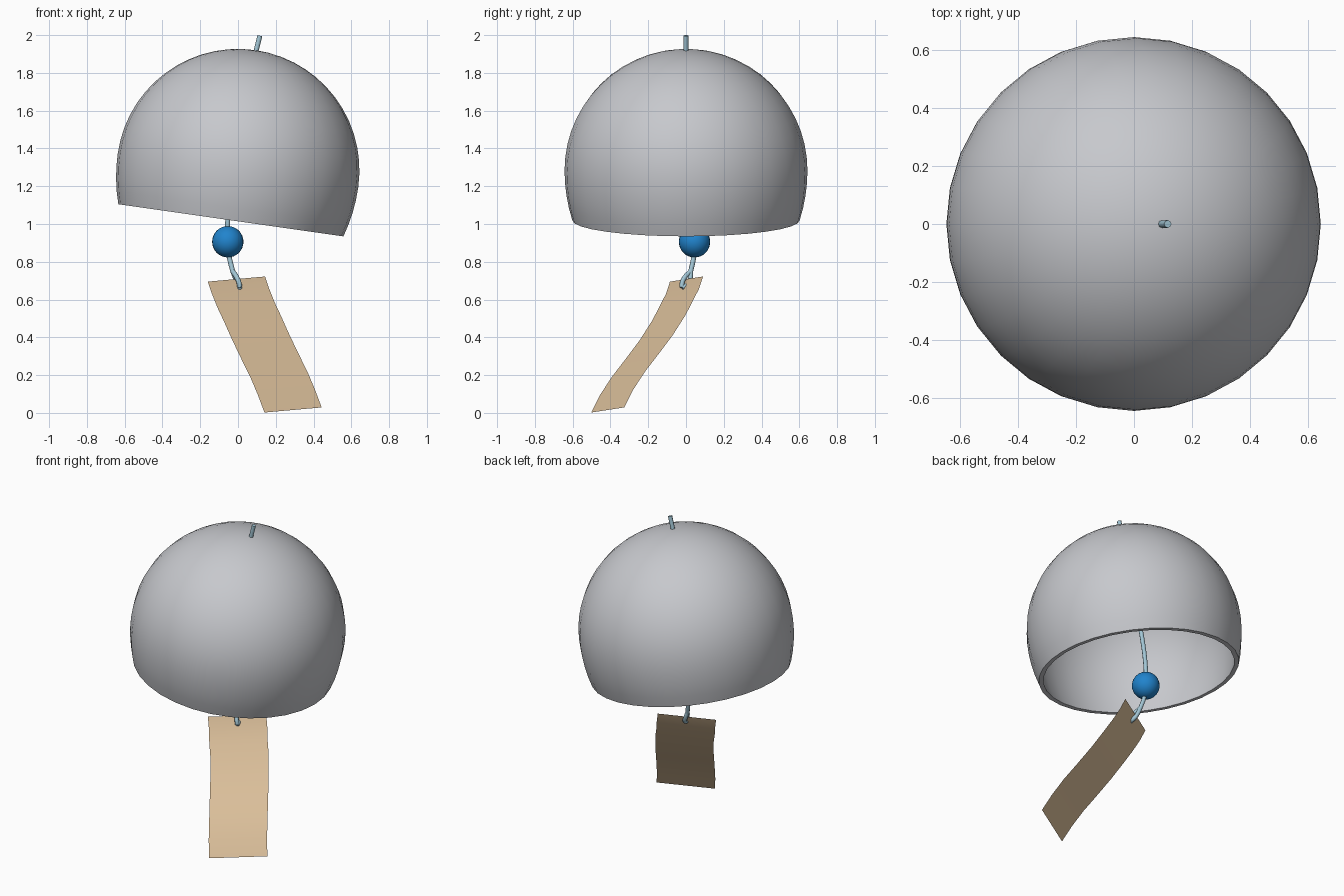
import bpy, bmesh, math
from mathutils import Vector, Matrix

if "Cube" in bpy.data.objects:
    bpy.data.objects.remove(bpy.data.objects["Cube"])


def material(name, rgb):
    m = bpy.data.materials.new(name)
    m.diffuse_color = (*rgb, 1)
    m.use_nodes = True
    m.node_tree.nodes["Principled BSDF"].inputs["Base Color"].default_value = m.diffuse_color
    return m


GREY = material("bell grey", (0.57, 0.58, 0.61))
BLUE = material("bead blue", (0.015, 0.23, 0.61))
CORD = material("cord pale blue", (0.36, 0.56, 0.66))
PAPER = material("paper tan", (0.72, 0.53, 0.33))


def add_mesh(name, bm, mat, angle=40):
    me = bpy.data.meshes.new(name)
    bm.to_mesh(me)
    bm.free()
    ob = bpy.data.objects.new(name, me)
    bpy.context.collection.objects.link(ob)
    me.materials.append(mat)
    bpy.ops.object.select_all(action='DESELECT')
    ob.select_set(True)
    bpy.context.view_layer.objects.active = ob
    bpy.ops.object.shade_smooth_by_angle(angle=math.radians(angle))
    return ob


def add_cord(name, points, radius=0.013):
    cu = bpy.data.curves.new(name, 'CURVE')
    cu.dimensions = '3D'
    cu.bevel_depth = radius
    cu.bevel_resolution = 2
    cu.resolution_u = 6
    cu.use_fill_caps = True
    sp = cu.splines.new('BEZIER')
    sp.bezier_points.add(len(points) - 1)
    for bp, p in zip(sp.bezier_points, points):
        bp.co = p
        bp.handle_left_type = bp.handle_right_type = 'AUTO'
    cu.materials.append(CORD)
    ob = bpy.data.objects.new(name, cu)
    bpy.context.collection.objects.link(ob)
    return ob


# Bell: hollow dome, lathed and tilted towards +x
R, WALL, DROP, SIDES = 0.643, 0.03, 0.267, 32


def dome(r, rings=14):
    """Profile from crown to rim: round above, slightly straighter below."""
    pts = [(r * math.sin(a), r * math.cos(a))
           for a in (math.pi / 2 * i / rings for i in range(rings + 1))]
    for i in range(1, 5):
        z = DROP * i / 4
        pts.append((r * math.sqrt(1 - (z / 0.759) ** 2), -z))
    return pts


profile = dome(R) + dome(R - WALL)[::-1]
bm = bmesh.new()
rings = []
for r, z in profile:
    if r < 1e-6:
        rings.append([bm.verts.new((0, 0, z))])
    else:
        rings.append([bm.verts.new((r * math.cos(t), r * math.sin(t), z))
                      for t in (2 * math.pi * k / SIDES for k in range(SIDES))])
for a, b in zip(rings, rings[1:]):
    for k in range(SIDES):
        n = (k + 1) % SIDES
        if len(a) == 1:
            bm.faces.new((a[0], b[k], b[n]))
        elif len(b) == 1:
            bm.faces.new((a[n], a[k], b[0]))
        else:
            bm.faces.new((a[k], b[k], b[n], a[n]))
bm.transform(Matrix.Translation((0, 0, 1.284)) @ Matrix.Rotation(math.radians(8.13), 4, 'Y'))
add_mesh("bell", bm, GREY)

# Bead on the cord
bm = bmesh.new()
bmesh.ops.create_uvsphere(bm, u_segments=24, v_segments=16, radius=0.083,
                          matrix=Matrix.Translation((-0.054, 0.045, 0.906)))
add_mesh("bead", bm, BLUE)

# Main cord through the crown and bead, then a loop through the paper
add_cord("main_cord", [(0.116, 0, 1.997), (0.092, 0, 1.9), (0.02, 0.01, 1.55),
                       (-0.04, 0.035, 1.2), (-0.055, 0.045, 1.0),
                       (-0.054, 0.045, 0.9), (-0.045, 0.04, 0.82), (-0.028, 0.025, 0.75)])
add_cord("loop_front", [(-0.028, 0.025, 0.75), (-0.008, -0.005, 0.72),
                        (0.005, -0.02, 0.69), (0.01, -0.022, 0.664)])
add_cord("loop_back", [(-0.028, 0.025, 0.75), (-0.012, 0.022, 0.71),
                       (0.003, 0.008, 0.678), (0.01, -0.022, 0.664)])

# Paper strip: left edge path swept along a constant width vector
edge = [(-0.16, -0.085, 0.695), (-0.138, -0.106, 0.63), (-0.11, -0.142, 0.56),
        (-0.077, -0.178, 0.49), (-0.03, -0.245, 0.385), (0.018, -0.32, 0.285),
        (0.065, -0.393, 0.19), (0.105, -0.455, 0.095), (0.14, -0.502, 0.002)]
width = Vector((0.303, 0.175, 0.027))
bm = bmesh.new()
rows = [(bm.verts.new(p), bm.verts.new(Vector(p) + width)) for p in edge]
for (a, b), (c, d) in zip(rows, rows[1:]):
    bm.faces.new((a, c, d, b))
add_mesh("paper_strip", bm, PAPER)
